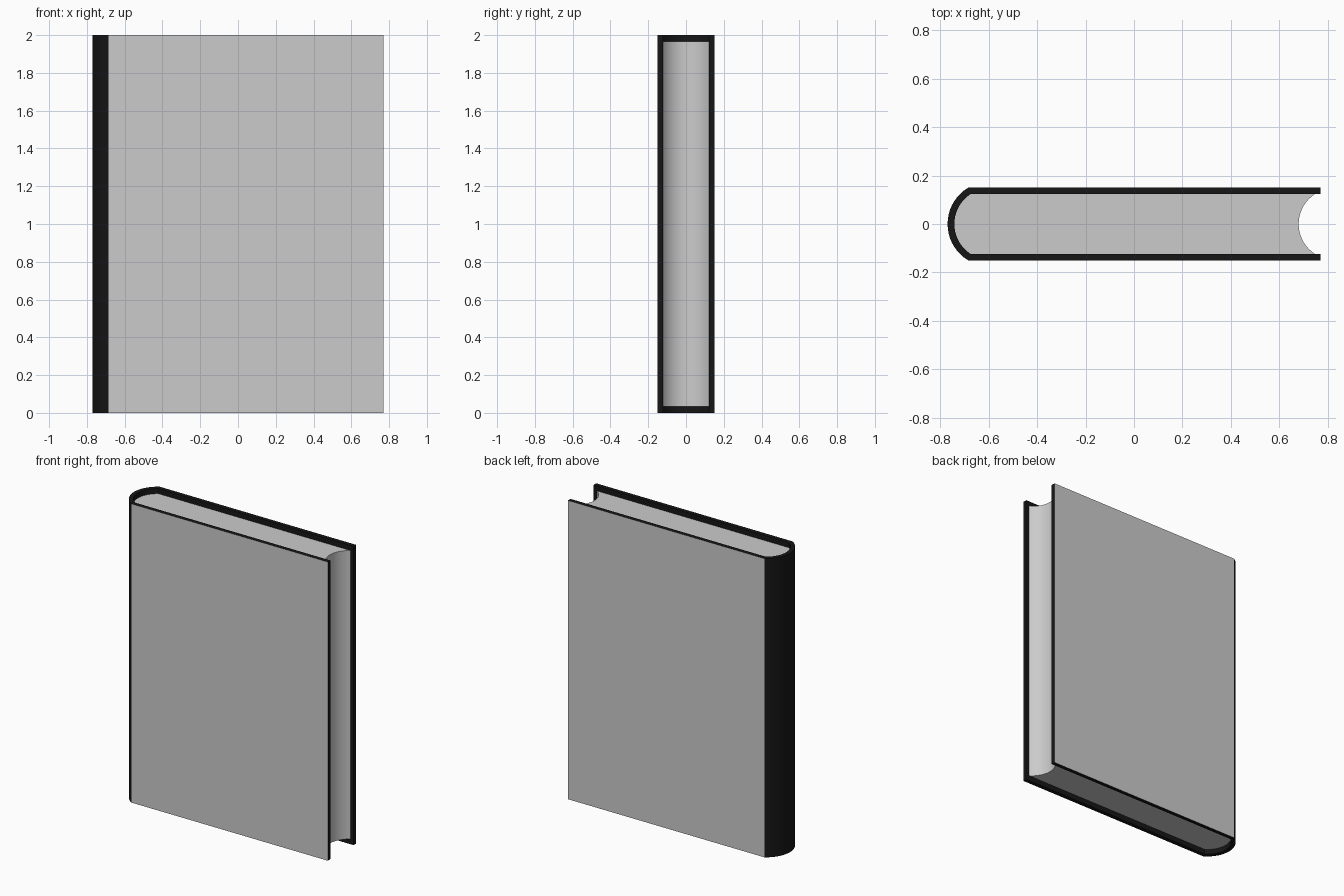
import bpy, bmesh, math

if "Cube" in bpy.data.objects:
    bpy.data.objects.remove(bpy.data.objects["Cube"])

HEIGHT, HALF_T, EDGE_X = 2.0, 0.15, 0.77     # overall height, half thickness, board edge
BOARD = 0.027                                # board thickness
R_OUT, R_IN = 0.175, 0.147                   # concentric spine radii
SPINE_CX, FORE_CX = -0.595, 0.827            # arc centres: spine and fore edge
PAGE_GAP = 0.034                             # page inset at top and bottom
IN_T = HALF_T - BOARD


def arc(cx, r, half, segs=18):
    """Left-bulging arc from y = +half to y = -half."""
    a = math.asin(half / r)
    return [(cx - r * math.cos(t), r * math.sin(t))
            for t in (a - 2 * a * i / segs for i in range(segs + 1))]


def prism(name, outline, z0, z1, mats=()):
    """Extrude a flat xy outline from z0 to z1."""
    bm = bmesh.new()
    base = bm.faces.new([bm.verts.new((x, y, z0)) for x, y in outline])
    ext = bmesh.ops.extrude_face_region(bm, geom=[base], use_keep_orig=True)
    top = [g for g in ext["geom"] if isinstance(g, bmesh.types.BMVert)]
    bmesh.ops.translate(bm, verts=top, vec=(0, 0, z1 - z0))
    bmesh.ops.recalc_face_normals(bm, faces=bm.faces)
    if len(mats) > 1:                        # outer board faces use the second material
        for f in bm.faces:
            if abs(f.normal.y) > 0.99 and abs(f.calc_center_median().y) > HALF_T - 0.005:
                f.material_index = 1
    me = bpy.data.meshes.new(name)
    bm.to_mesh(me)
    bm.free()
    for m in mats:
        me.materials.append(m)
    ob = bpy.data.objects.new(name, me)
    bpy.context.collection.objects.link(ob)
    bpy.ops.object.select_all(action='DESELECT')
    ob.select_set(True)
    bpy.context.view_layer.objects.active = ob
    bpy.ops.object.shade_smooth_by_angle(angle=math.radians(20))
    return ob


def material(name, value):
    m = bpy.data.materials.new(name)
    m.diffuse_color = (value, value, value, 1)
    m.use_nodes = True
    m.node_tree.nodes["Principled BSDF"].inputs["Base Color"].default_value = m.diffuse_color
    return m


# Cover: U-shaped section wrapping two boards and the rounded spine
outer = [(EDGE_X, HALF_T)] + arc(SPINE_CX, R_OUT, HALF_T) + [(EDGE_X, -HALF_T)]
inner = [(EDGE_X, IN_T)] + arc(SPINE_CX, R_IN, IN_T) + [(EDGE_X, -IN_T)]
prism("cover", outer + inner[::-1], 0, HEIGHT,
      (material("cover_black", 0.008), material("cover_grey", 0.8)))

# Page block: rounded at the spine, hollowed at the fore edge
pages = arc(SPINE_CX, R_IN, IN_T) + arc(FORE_CX, R_IN, IN_T)[::-1]
prism("page_block", pages, PAGE_GAP, HEIGHT - PAGE_GAP)
